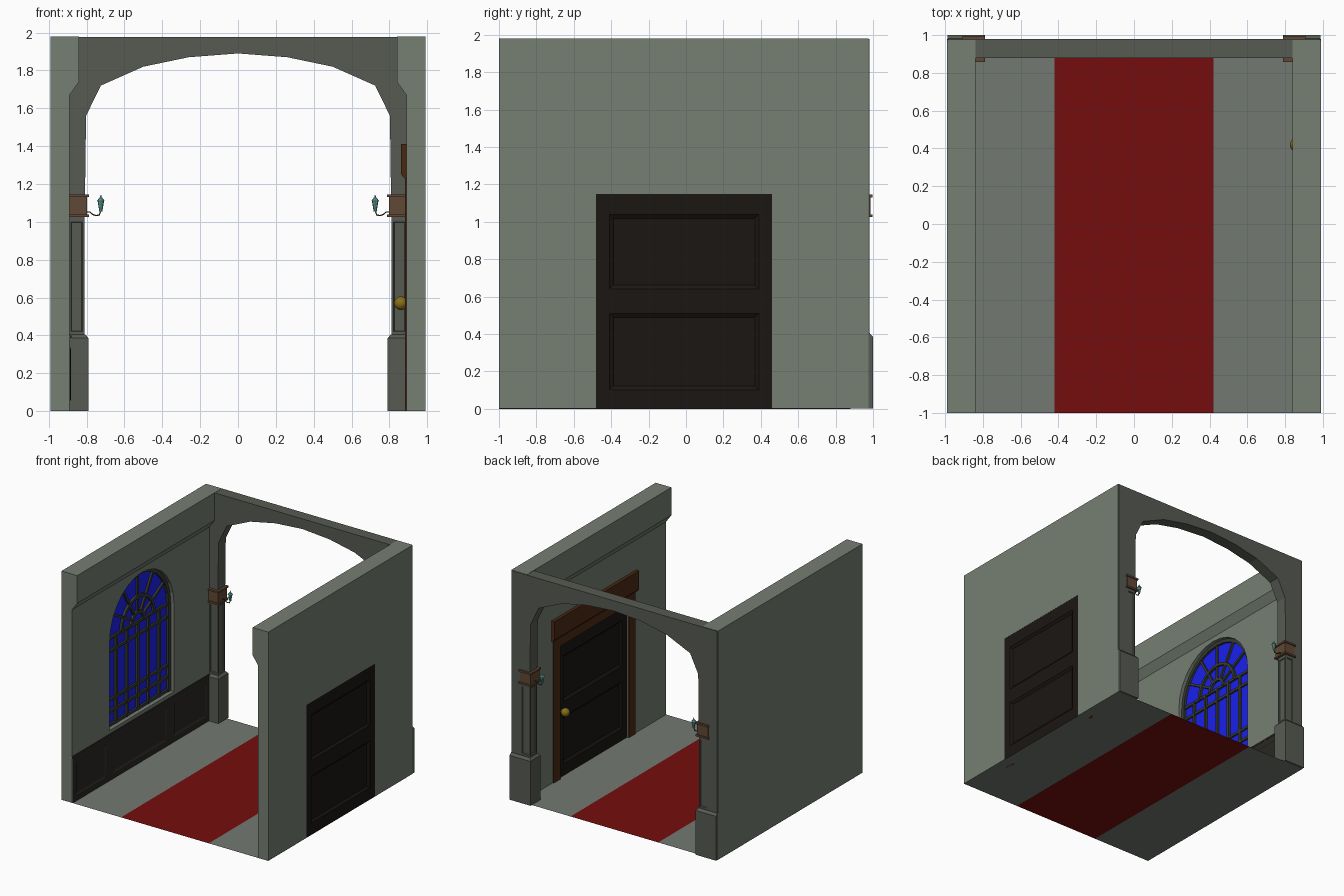
import bpy, bmesh, math
from mathutils import Vector

if "Cube" in bpy.data.objects:
    bpy.data.objects.remove(bpy.data.objects["Cube"])


def material(name, r, g, b):
    m = bpy.data.materials.new(name)
    m.diffuse_color = (r, g, b, 1)
    m.use_nodes = True
    m.node_tree.nodes["Principled BSDF"].inputs["Base Color"].default_value = m.diffuse_color
    return m


WALL = material("wall_plaster", .18, .21, .17)
FLOOR = material("floor_stone", .17, .19, .165)
STONE = material("arch_stone", .095, .105, .085)
RED = material("carpet_red", .18, .004, .004)
DARK = material("dark_wood", .011, .008, .006)
PANEL = material("wainscot_wood", .022, .021, .018)
BROWN = material("frame_wood", .07, .022, .007)
BLOCK = material("bracket_wood", .12, .065, .035)
BLUE = material("window_glass", .01, .015, .85)
IRON = material("window_bars", .04, .045, .035)
GOLD = material("brass", .25, .16, .01)
TEAL = material("lamp_glass", .13, .42, .36)


def finish(name, bm, mat, fix=True):
    if fix:
        bmesh.ops.recalc_face_normals(bm, faces=bm.faces)
    me = bpy.data.meshes.new(name)
    bm.to_mesh(me)
    bm.free()
    me.materials.append(mat)
    ob = bpy.data.objects.new(name, me)
    bpy.context.collection.objects.link(ob)
    return ob


def prism(name, pts, axis, a, b, mat):
    """Extrude a 2D outline along x (pts are y,z) or along y (pts are x,z)."""
    bm = bmesh.new()
    co = (lambda p, t: (t, p[0], p[1])) if axis == 'x' else (lambda p, t: (p[0], t, p[1]))
    f = bm.faces.new([bm.verts.new(co(p, a)) for p in pts])
    r = bmesh.ops.extrude_face_region(bm, geom=[f])
    d = Vector((b - a, 0, 0)) if axis == 'x' else Vector((0, b - a, 0))
    bmesh.ops.translate(bm, vec=d, verts=[v for v in r['geom'] if isinstance(v, bmesh.types.BMVert)])
    return finish(name, bm, mat)


def box(name, x0, x1, y0, y1, z0, z1, mat):
    x0, x1 = sorted((x0, x1))
    return prism(name, [(x0, z0), (x1, z0), (x1, z1), (x0, z1)], 'y', y0, y1, mat)


def sheet(name, us, vs, co, normal, mat, bevel, depth):
    """Flat sheet cut on us/vs lines; the odd cells become sunk panels."""
    bm = bmesh.new()
    g = [[bm.verts.new(co(u, v)) for v in vs] for u in us]
    sunk = []
    for i in range(len(us) - 1):
        for j in range(len(vs) - 1):
            f = bm.faces.new((g[i][j], g[i + 1][j], g[i + 1][j + 1], g[i][j + 1]))
            f.normal_update()
            if f.normal.dot(Vector(normal)) < 0:
                f.normal_flip()
            if i % 2 and j % 2:
                sunk.append(f)
    bmesh.ops.inset_individual(bm, faces=sunk, thickness=bevel, depth=-depth)
    return finish(name, bm, mat, fix=False)


def cut(ob, cutter):
    m = ob.modifiers.new("opening", 'BOOLEAN')
    m.operation, m.solver, m.object = 'DIFFERENCE', 'EXACT', cutter
    bpy.context.view_layer.objects.active = ob
    bpy.ops.object.modifier_apply(modifier=m.name)
    bpy.data.objects.remove(cutter, do_unlink=True)


def arc(yc, zc, r, n=14):
    return [(yc + r * math.cos(math.pi * i / n), zc + r * math.sin(math.pi * i / n)) for i in range(n + 1)]


# floor and carpet
for name, x0, x1, mat in (("floor_left", -.99, -.42, FLOOR), ("carpet", -.42, .42, RED), ("floor_right", .42, .99, FLOOR)):
    sheet(name, [x0, x1], [-1, .98], lambda u, v: (u, v, 0), (0, 0, 1), mat, 0, 0)

# side walls with the thicker band along the top
walls = {}
for s, side in ((-1, "left"), (1, "right")):
    prof = [(.99, .001), (.89, .001), (.89, 1.67), (.84, 1.74), (.84, 1.98), (.99, 1.98)]
    walls[side] = prism("wall_" + side, [(s * x, z) for x, z in prof], 'y', -1, .975, WALL)

# door opening and arched window niche
cut(walls["right"], box("door_cutter", .7, 1.1, -.48, .46, -.1, 1.15, WALL))
YC, ZS, R, ZB = -.045, 1.19, .44, .43
outline = [(YC - R, ZB), (YC + R, ZB)] + arc(YC, ZS, R)
cut(walls["left"], prism("window_cutter", outline, 'x', -.945, -.8, WALL))

# window glass, frame and bars
prism("window_glass", outline, 'x', -.946, -.94, BLUE)


def ring(name, r0, r1):
    prism(name, arc(YC, ZS, r1) + arc(YC, ZS, r0)[::-1], 'x', -.942, -.92, IRON)


ring("window_outer_arch", R - .03, R)
ring("window_middle_arch", .21, .235)
ring("window_inner_arch", .075, .1)
for k in (-1, 1):
    y = YC + k * (R - .015)
    box("window_jamb", -.942, -.92, y - .015, y + .015, ZB, ZS, IRON)
for i in range(-2, 3):
    y = YC + i * .147
    box("window_upright", -.942, -.922, y - .012, y + .012, ZB, ZS, IRON)
for z in (ZB + .012, .56, .66, 1.08, ZS):
    box("window_crossbar", -.942, -.924, YC - R, YC + R, z - .011, z + .011, IRON)
for deg in (30, 60, 90, 120, 150):
    c, s = math.cos(math.radians(deg)), math.sin(math.radians(deg))
    pts = [(YC + r * c - w * s, ZS + r * s + w * c) for r, w in ((.08, -.01), (.42, -.01), (.42, .01), (.08, .01))]
    prism("window_spoke", pts, 'x', -.942, -.923, IRON)

# wainscot on the left wall
sheet("wainscot", [-1, -.95, -.54, -.45, .29, .39, .83, .88], [0, .05, .34, .39],
      lambda u, v: (-.882, u, v), (1, 0, 0), PANEL, .02, .007)
box("wainscot_cap", -.895, -.88, -1, .88, .385, .4, PANEL)

# door, seen from both sides
for name, x, n in (("door_outside", .989, 1), ("door_inside", .9, -1)):
    sheet(name, [-.48, -.41, .39, .46], [0, .1, .51, .64, 1.04, 1.15],
          lambda u, v: (x, u, v), (n, 0, 0), DARK, .03, .015)
box("door_jamb_front", .882, .905, -.57, -.48, 0, 1.15, BROWN)
box("door_jamb_back", .882, .905, .46, .55, 0, 1.15, BROWN)
box("door_lintel", .882, .905, -.57, .55, 1.15, 1.25, BROWN)
prism("door_header", [(.895, 1.23), (.88, 1.23), (.862, 1.25), (.862, 1.41), (.895, 1.41)], 'y', -.59, .57, BROWN)
bpy.ops.mesh.primitive_uv_sphere_add(segments=20, ring_count=12, radius=.036, location=(.861, .42, .57))
knob = bpy.context.object
knob.name = "door_knob"
knob.data.materials.append(GOLD)
bpy.ops.object.shade_smooth()
box("knob_stem", .87, .902, .41, .43, .56, .58, GOLD)

# arch across the back
half = [(.985, 1.03), (.81, 1.03), (.803, 1.56), (.725, 1.72), (.5, 1.82), (.26, 1.87)]
prism("arch", [(-.985, 1.978)] + [(-x, z) for x, z in half] + [(0, 1.89)] + half[::-1] + [(.985, 1.978)],
      'y', .88, .98, STONE)

for s, side in ((-1, "left"), (1, "right")):
    # pillar with sunk panels on three faces
    box("pillar_core_" + side, s * .895, s * .985, .88, .98, .39, 1.03, STONE)
    vs = [.39, .42, 1.0, 1.03]
    for y, n in ((.88, -1), (.98, 1)):
        sheet("pillar_panel_" + side, [s * .81, s * .822, s * .883, s * .896], vs,
              lambda u, v: (u, y, v), (0, n, 0), STONE, .006, .008)
    sheet("pillar_inner_panel_" + side, [.88, .895, .965, .98], vs,
          lambda u, v: (s * .81, u, v), (-s, 0, 0), STONE, .006, .008)

    # pillar base with a sloped top
    base = box("pillar_base_" + side, s * .79, s * .988, .86, 1.0, .001, .385, STONE)
    bm = bmesh.new()
    bm.from_mesh(base.data)
    top = max(bm.faces, key=lambda f: f.calc_center_median().z)
    r = bmesh.ops.extrude_face_region(bm, geom=[top])
    for v in r['geom']:
        if isinstance(v, bmesh.types.BMVert):
            v.co.z = .405
            v.co.y = .878 if v.co.y < .93 else .982
            if abs(v.co.x) < .85:
                v.co.x = s * .808
    bmesh.ops.delete(bm, geom=[top], context='FACES_ONLY')
    bm.to_mesh(base.data)
    bm.free()

    # lamp bracket block with mouldings
    box("bracket_" + side, s * .797, s * .9, .867, .987, 1.035, 1.135, BLOCK)
    for z0, z1 in ((1.025, 1.04), (1.13, 1.145)):
        box("bracket_moulding_" + side, s * .788, s * .908, .858, .996, z0, z1, BLOCK)

    # curved lamp arm
    cu = bpy.data.curves.new("lamp_arm_" + side, 'CURVE')
    cu.dimensions, cu.bevel_depth, cu.bevel_resolution, cu.resolution_u = '3D', .004, 1, 4
    path = [(.8, 1.052), (.782, 1.052), (.77, 1.04), (.752, 1.033), (.733, 1.036), (.725, 1.06)]
    sp = cu.splines.new('POLY')
    sp.points.add(len(path) - 1)
    for p, (x, z) in zip(sp.points, path):
        p.co = (s * x, .93, z, 1)
    cu.materials.append(IRON)
    bpy.context.collection.objects.link(bpy.data.objects.new("lamp_arm_" + side, cu))

    # lantern: tapered body, cap and finial
    for name, r1, r2, z0, z1 in (("lamp_body", .008, .017, 1.055, 1.11), ("lamp_cap", .021, .007, 1.11, 1.128),
                                 ("lamp_finial", .005, .002, 1.128, 1.142)):
        bpy.ops.mesh.primitive_cone_add(vertices=8, radius1=r1, radius2=r2, depth=z1 - z0,
                                        location=(s * .725, .93, (z0 + z1) / 2))
        bpy.context.object.name = name + "_" + side
        bpy.context.object.data.materials.append(TEAL)
